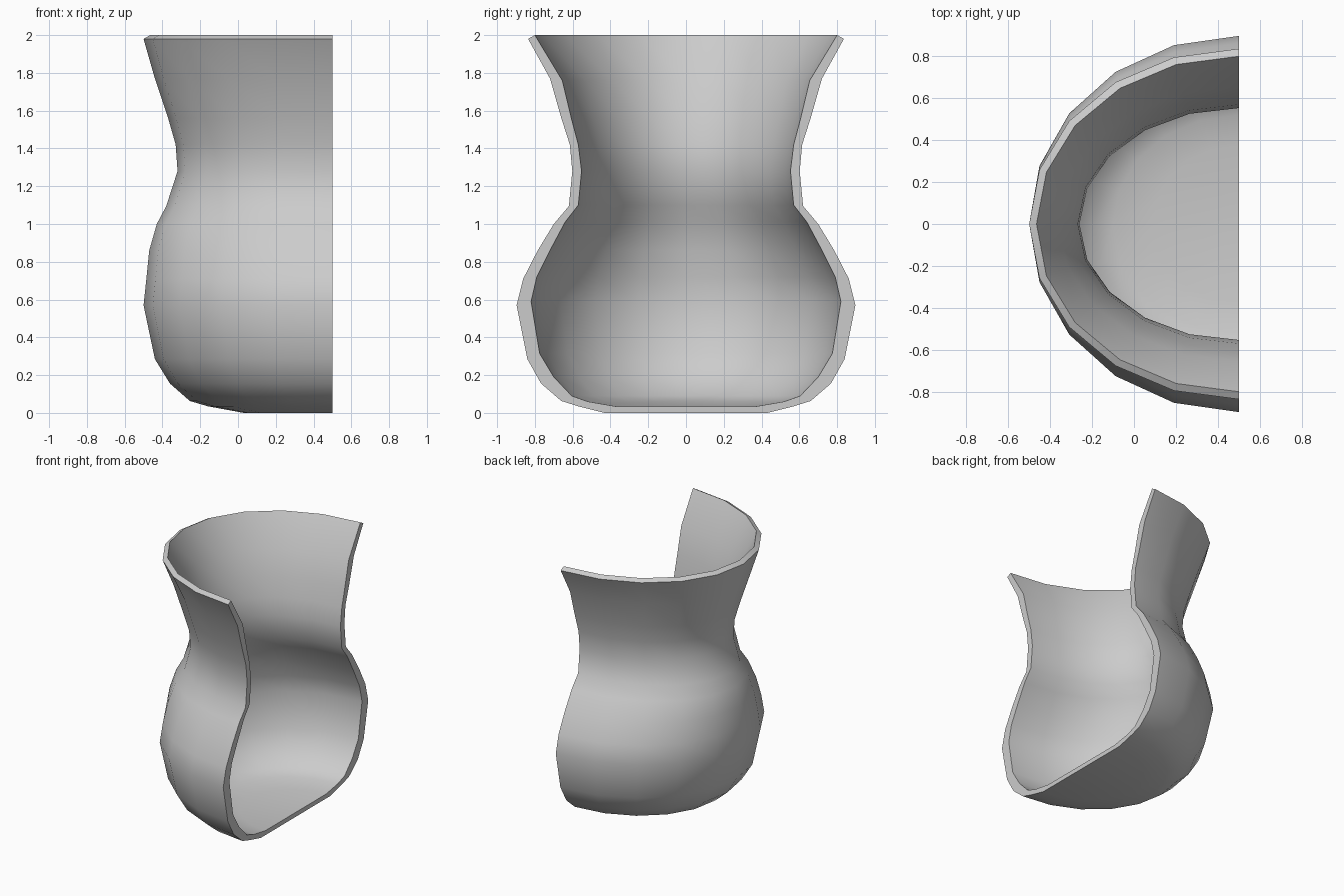
import bpy, bmesh
from math import sin, cos, pi, radians

SEGS = 10      # half turn of a 20-sided vase
CUT_X = 0.5    # plane where the vase is cut in half

# Wall profile as (depth radius along x, width radius along y, z):
# up the outside, over the rim, down the inside
outer = [(0.47, 0.43, 0.0), (0.66, 0.57, 0.035), (0.755, 0.66, 0.063), (0.86, 0.767, 0.155),
         (0.94, 0.84, 0.285), (1.0, 0.897, 0.57), (0.985, 0.862, 0.71), (0.97, 0.785, 0.86),
         (0.93, 0.70, 1.0), (0.88, 0.62, 1.095), (0.82, 0.602, 1.28), (0.83, 0.615, 1.42),
         (0.87, 0.66, 1.56), (0.94, 0.72, 1.77), (1.0, 0.836, 1.98)]
rim = [(0.965, 0.80, 2.0)]
inner = [(0.86, 0.655, 1.76), (0.80, 0.607, 1.56), (0.768, 0.57, 1.42), (0.76, 0.553, 1.28),
         (0.81, 0.57, 1.10), (0.855, 0.64, 1.01), (0.89, 0.72, 0.86), (0.905, 0.79, 0.72),
         (0.92, 0.82, 0.59), (0.87, 0.775, 0.315), (0.80, 0.70, 0.19), (0.69, 0.605, 0.09),
         (0.60, 0.52, 0.06), (0.41, 0.375, 0.035)]

bm = bmesh.new()
rings = []
for rx, ry, z in outer + rim + inner:
    rings.append([bm.verts.new((CUT_X - rx * sin(pi * i / SEGS),
                                -ry * cos(pi * i / SEGS), z)) for i in range(SEGS + 1)])

# Wall
for a, b in zip(rings, rings[1:]):
    for i in range(SEGS):
        bm.faces.new((a[i], a[i + 1], b[i + 1], b[i]))

# Underside and inner floor
bm.faces.new(rings[0])
bm.faces.new(rings[-1])

# Flat cut face across the wall and floor
bm.faces.new([r[0] for r in rings] + [r[-1] for r in reversed(rings)])

bmesh.ops.recalc_face_normals(bm, faces=bm.faces)
mesh = bpy.data.meshes.new("half_vase")
bm.to_mesh(mesh)
bm.free()

vase = bpy.data.objects.new("half_vase", mesh)
bpy.context.collection.objects.link(vase)
bpy.context.view_layer.objects.active = vase
vase.select_set(True)
bpy.ops.object.shade_smooth_by_angle(angle=radians(40))
